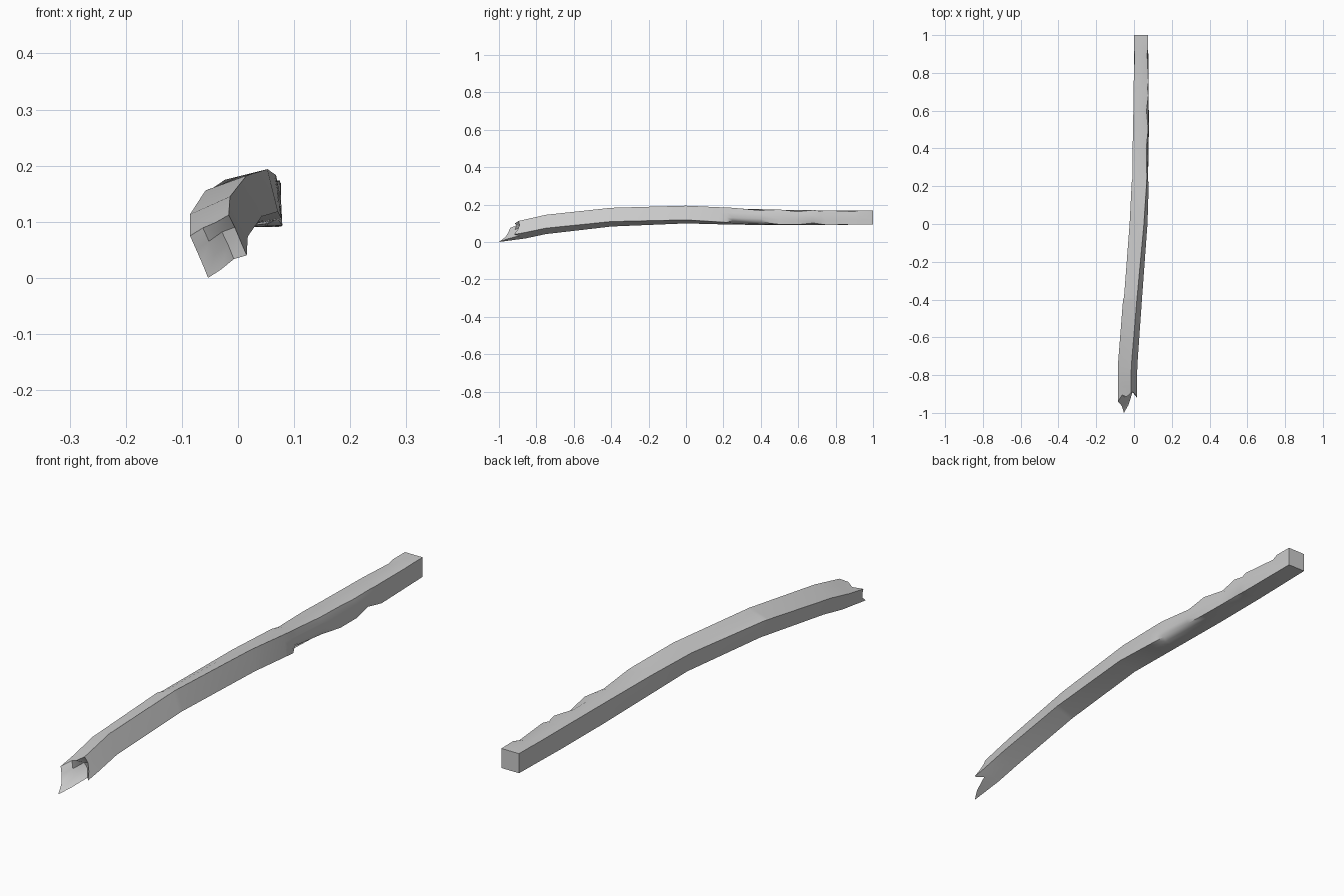
import bpy, bmesh, math
from mathutils import Vector

if "Cube" in bpy.data.objects:
    bpy.data.objects.remove(bpy.data.objects["Cube"])

# Beam path: y, centre x, centre z, half width, roll in degrees
PATH = [(1.0, .037, .132, .037, 0), (.75, .038, .130, .039, 1), (.5, .037, .132, .040, 3),
        (.22, .033, .139, .040, 8), (0, .024, .147, .039, 14), (-.4, -.008, .133, .039, 20),
        (-.75, -.034, .094, .039, 24), (-.9, -.035, .061, .038, 25), (-1.0, -.035, .051, .038, 25)]

# Splintered end: y of each point of a 4 x 4 grid, bottom row first
BREAK = [(-1.0, -.96, -.89, -.92), (-.965, -.92, -.875, -.90),
         (-.95, -.915, -.88, -.89), (-.94, -.905, -.915, -.895)]

# Chipped edges: station y -> {corner (u, v): inset}
CHIPS = {.93: {(1, 1): .0}, .90: {(1, 1): .16, (-1, 1): .1}, .72: {(1, 1): .12, (1, -1): .1},
         .68: {(1, -1): .25}, .60: {(1, 1): .25}, .40: {(1, 1): .2, (1, -1): .2},
         .25: {(1, -1): .35, (-1, 1): .1}, .18: {(1, -1): .0}, -.39: {(-1, 1): .08},
         -.41: {}, -.86: {}}


def place(y, u, v):
    """Point of the rolled square section at y, with u and v from -1 to 1."""
    for a, b in zip(PATH, PATH[1:]):
        if y >= b[0] - 1e-6:
            t = (a[0] - y) / (a[0] - b[0])
            x, z, h, r = (p + (q - p) * t for p, q in zip(a[1:], b[1:]))
            c, s = math.cos(math.radians(r)), math.sin(math.radians(r))
            return Vector((x + h * (u * c - v * s), y, z + h * (u * s + v * c)))


# Perimeter of the 4 x 4 grid as (column, row)
RIM = ([(i, 0) for i in range(3)] + [(3, j) for j in range(3)]
       + [(i, 3) for i in range(3, 0, -1)] + [(0, j) for j in range(3, 0, -1)])
uv = lambda i: -1 + 2 * i / 3

bm = bmesh.new()
stations = sorted({p[0] for p in PATH if p[0] > -.86} | set(CHIPS), reverse=True)
rings = []
for y in stations:
    chips = CHIPS.get(y, {})
    ring = []
    for i, j in RIM:
        u, v = uv(i), uv(j)
        k = 1 - chips.get((round(u), round(v)), 0) if i in (0, 3) and j in (0, 3) else 1
        ring.append(bm.verts.new(place(y, u * k, v * k)))
    rings.append(ring)

# Jagged broken face
grid = {(i, j): bm.verts.new(place(BREAK[j][i], uv(i), uv(j)))
        for i in range(4) for j in range(4)}
for i in range(3):
    for j in range(3):
        bm.faces.new([grid[p] for p in ((i, j), (i + 1, j), (i + 1, j + 1), (i, j + 1))])
rings.append([grid[p] for p in RIM])

# Long sides and sawn back end
for a, b in zip(rings, rings[1:]):
    for k in range(12):
        n = (k + 1) % 12
        bm.faces.new((a[k], a[n], b[n], b[k]))
bm.faces.new(rings[0])
low = min(v.co.z for v in bm.verts)
bmesh.ops.translate(bm, verts=bm.verts, vec=(0, 0, -low))
bmesh.ops.recalc_face_normals(bm, faces=bm.faces)

mesh = bpy.data.meshes.new("broken_beam")
bm.to_mesh(mesh)
bm.free()
beam = bpy.data.objects.new("broken_beam", mesh)
bpy.context.collection.objects.link(beam)
bpy.context.view_layer.objects.active = beam
beam.select_set(True)
bpy.ops.object.shade_smooth_by_angle(angle=math.radians(30))
